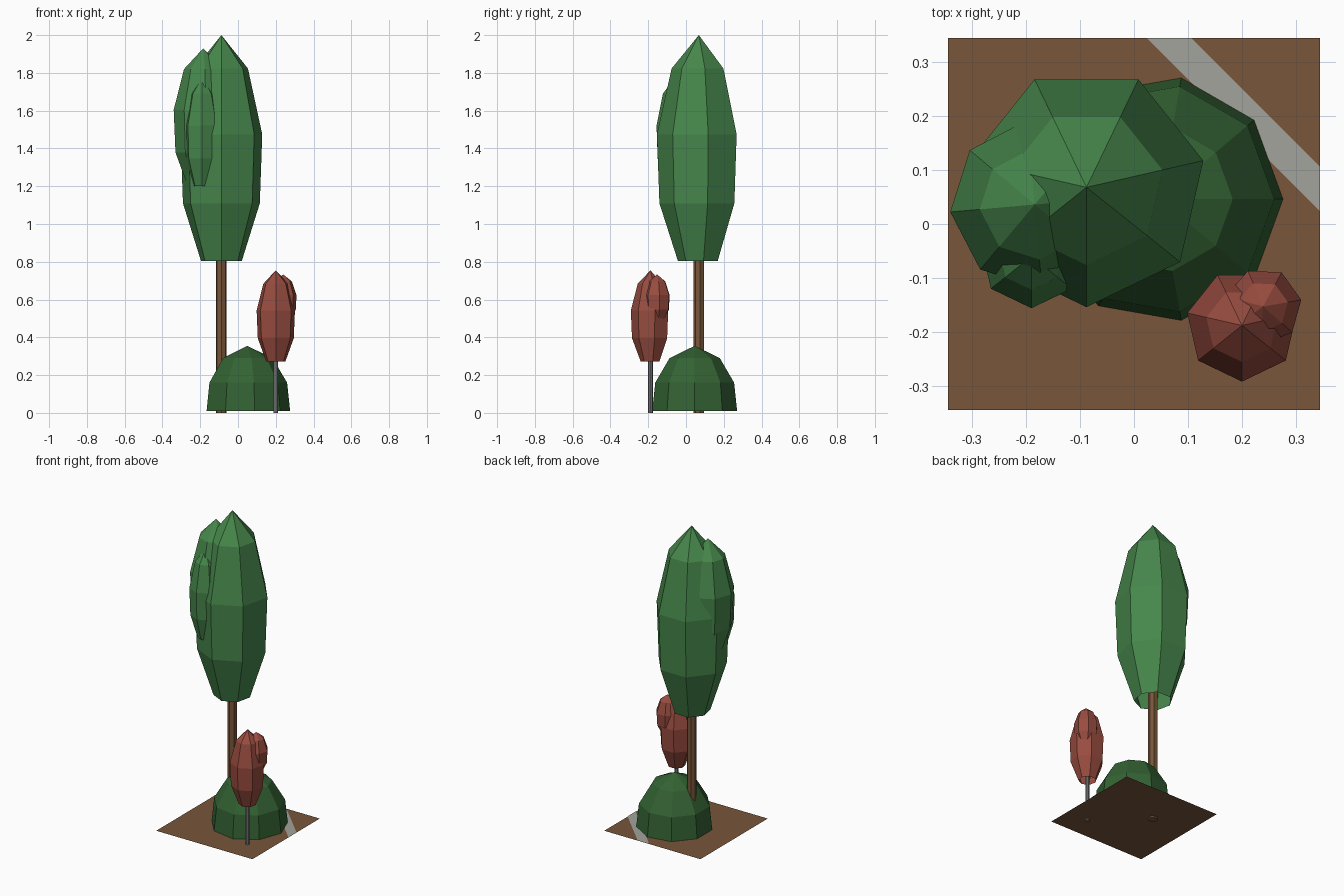
import bpy
import bmesh
from math import cos, sin, radians, pi

cube = bpy.data.objects.get("Cube")
if cube:
    bpy.data.objects.remove(cube, do_unlink=True)


def material(name, rgb):
    """Flat material from sRGB bytes."""
    lin = [((c / 255 + 0.055) / 1.055) ** 2.4 for c in rgb] + [1]
    m = bpy.data.materials.new(name)
    m.use_nodes = True
    m.diffuse_color = lin
    m.node_tree.nodes["Principled BSDF"].inputs["Base Color"].default_value = lin
    return m


LEAF = material("leaf green", (70, 134, 75))
BUSH = material("bush green", (51, 98, 51))
RED = material("red leaf", (152, 76, 63))
BROWN = material("earth and bark brown", (120, 86, 58))
PATH = material("path grey", (164, 164, 156))
POLE = material("pole grey", (135, 135, 135))


def finish(name, bm, mat):
    mesh = bpy.data.meshes.new(name)
    bm.to_mesh(mesh)
    bm.free()
    mesh.materials.append(mat)
    obj = bpy.data.objects.new(name, mesh)
    bpy.context.collection.objects.link(obj)
    return obj


def lathe(name, mat, centre, sides, turn, rings, apex=None, cap=False):
    """Faceted stack of (radius, z) rings from the bottom up, with a pointed top."""
    bm = bmesh.new()
    x, y = centre
    angles = [radians(turn) + 2 * pi * i / sides for i in range(sides)]
    loops = [[bm.verts.new((x + r * cos(a), y + r * sin(a), z)) for a in angles]
             for r, z in rings]
    for low, high in zip(loops, loops[1:]):
        for i in range(sides):
            j = (i + 1) % sides
            bm.faces.new((low[i], low[j], high[j], high[i]))
    if apex is not None:
        tip = bm.verts.new((x, y, apex))
        for i in range(sides):
            bm.faces.new((loops[-1][i], loops[-1][(i + 1) % sides], tip))
    if cap:
        bm.faces.new(loops[0][::-1])
        bm.faces.new(loops[-1])
    return finish(name, bm, mat)


# Crown profile: share of the radius and of the height below the tip
CROWN = [(0.5, 1), (0.94, 0.745), (1, 0.44), (0.65, 0.148)]


def crown(name, mat, centre, radius, top, height, sides=7, turn=-90):
    rings = [(radius * r, top - height * h) for r, h in CROWN]
    return lathe(name, mat, centre, sides, turn, rings, apex=top)


def plate(name, mat, outline, z):
    bm = bmesh.new()
    bm.faces.new([bm.verts.new((x, y, z)) for x, y in outline])
    return finish(name, bm, mat)


# Ground and the path crossing its back left corner
E = 0.345
plate("ground", BROWN, [(-E, -E), (E, -E), (E, E), (-E, E)], 0.01)
plate("path", PATH, [(0.023, E), (E, 0.023), (E, 0.106), (0.106, E)], 0.012)

# Tall tree with two side lobes
TALL = (-0.088, 0.068)
lathe("tall_trunk", BROWN, TALL, 7, -90, [(0.029, 0), (0.029, 1.1)], cap=True)
crown("tall_crown", LEAF, TALL, 0.222, 2.0, 1.195)
crown("tall_crown_side_lobe", LEAF, (-0.184, 0.036), 0.157, 1.93, 0.74, sides=8, turn=185)
crown("tall_crown_front_lobe", LEAF, (-0.19, -0.06), 0.096, 1.775, 0.575)

# Small red tree with one side lobe
SMALL = (0.2, -0.188)
lathe("small_pole", POLE, SMALL, 8, 0, [(0.012, 0), (0.012, 0.4)], cap=True)
crown("small_crown", RED, SMALL, 0.104, 0.755, 0.483)
crown("small_crown_lobe", RED, (0.239, -0.153), 0.072, 0.733, 0.25, turn=10)

# Round bush
lathe("bush", BUSH, (0.048, 0.046), 9, 0,
      [(0.228, 0.01), (0.212, 0.16), (0.135, 0.29)], apex=0.355)
